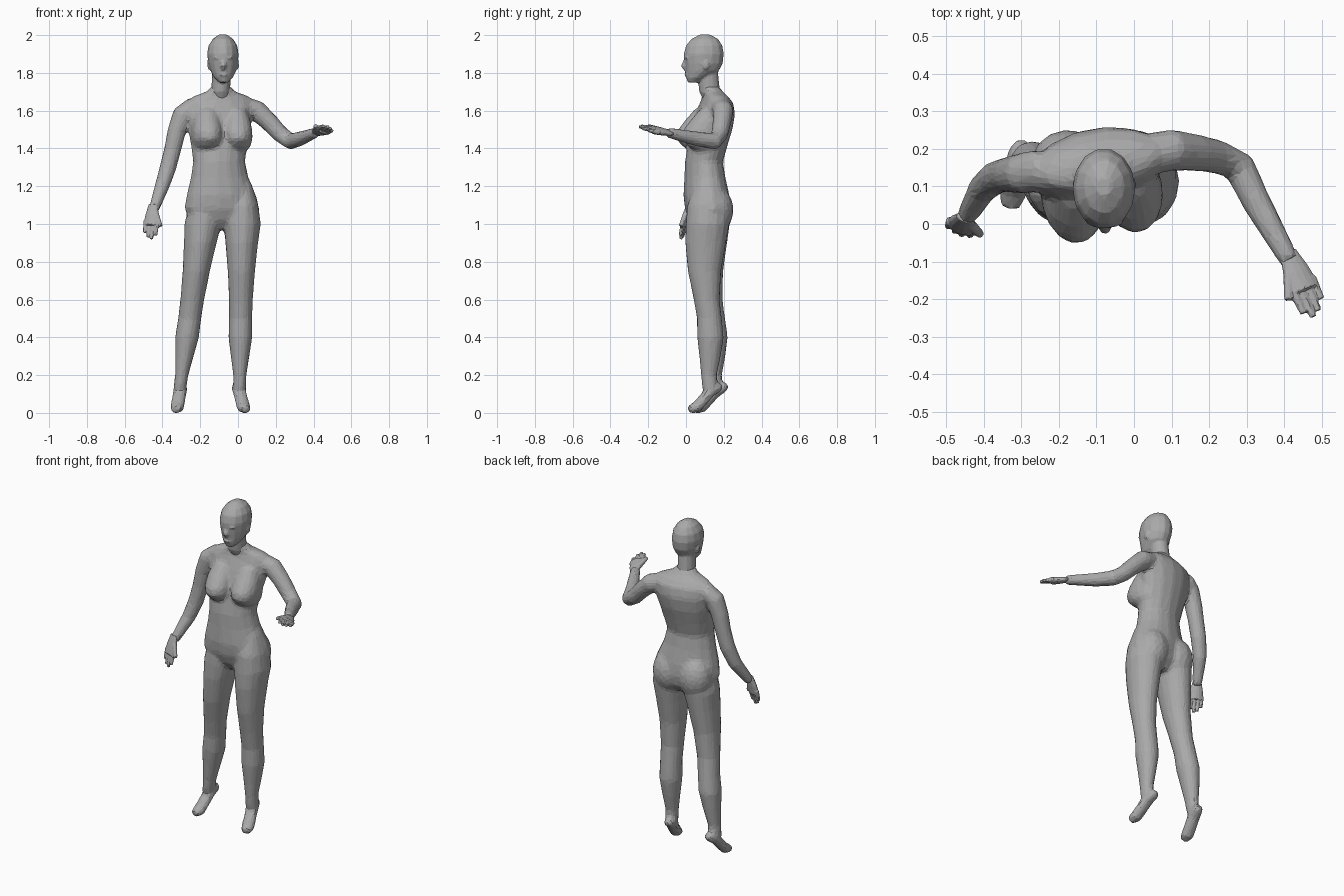
import bpy, bmesh, math
from mathutils import Vector, Matrix

cube = bpy.data.objects.get("Cube")
if cube:
    bpy.data.objects.remove(cube, do_unlink=True)

SIDES = 14
LEVEL = Matrix.Identity(3)
YAW = Matrix.Rotation(0.18, 3, "Z")

# Plain grey skin
grey = bpy.data.materials.new("plain grey")
grey.use_nodes = True
colour = (.4, .4, .4, 1)
grey.diffuse_color = colour
grey.node_tree.nodes["Principled BSDF"].inputs["Base Color"].default_value = colour


def loft(bm, sections):
    """Skin closed rings given as (centre, half-axis vector, half-axis vector)."""
    rings = []
    for centre, u, v in sections:
        ring = []
        for i in range(SIDES):
            a = math.tau * i / SIDES
            ring.append(bm.verts.new(centre + u * math.cos(a) + v * math.sin(a)))
        rings.append(ring)
    for low, high in zip(rings, rings[1:]):
        for i in range(SIDES):
            j = (i + 1) % SIDES
            bm.faces.new((low[i], low[j], high[j], high[i]))
    bm.faces.new(rings[0][::-1])
    bm.faces.new(rings[-1])


def stack(bm, rows, turn=LEVEL):
    """Loft of level ellipses: height, centre x, centre y, half width, half depth."""
    loft(bm, [(Vector((x, y, z)), turn @ Vector((w, 0, 0)), turn @ Vector((0, d, 0)))
              for z, x, y, w, d in rows])


def tube(bm, points, widths, side, flat=1.0):
    """Loft along a path; side sets the width direction, flat thins the other one."""
    points = [Vector(p) for p in points]
    sections = []
    for i, p in enumerate(points):
        along = (points[min(i + 1, len(points) - 1)] - points[max(i - 1, 0)]).normalized()
        u = Vector(side)
        u = (u - along * u.dot(along)).normalized()
        sections.append((p, u * widths[i], along.cross(u) * widths[i] * flat))
    loft(bm, sections)


def ellipsoid(bm, centre, size, turn=LEVEL):
    matrix = Matrix.Translation(centre) @ turn.to_4x4() @ Matrix.Diagonal((*size, 1))
    bmesh.ops.create_uvsphere(bm, u_segments=SIDES, v_segments=10, radius=1, matrix=matrix)


def torso(bm):
    stack(bm, [
        (.97, -.085, .12, .08, .06),
        (1.02, -.085, .12, .17, .1),
        (1.08, -.085, .115, .203, .118),
        (1.15, -.088, .108, .188, .12),
        (1.25, -.097, .1, .155, .107),
        (1.33, -.1, .095, .14, .1),
        (1.42, -.1, .115, .152, .105),
        (1.5, -.1, .137, .167, .107),
        (1.58, -.097, .155, .183, .102),
        (1.64, -.093, .162, .188, .085),
        (1.675, -.09, .155, .155, .065),
        (1.7, -.09, .14, .08, .055),
        (1.73, -.09, .125, .05, .05)], YAW)
    for s in (-1, 1):
        # Bust, sloping forward from the chest and tucked in below
        across = YAW @ Vector((s * .08, 0, 0))
        rows = [(1.385, .1, .05, .06), (1.41, .09, .073, .095), (1.45, .08, .083, .122),
                (1.49, .08, .083, .117), (1.54, .09, .075, .09), (1.61, .12, .05, .06)]
        stack(bm, [(z, across.x - .085, across.y + y, w, d) for z, y, w, d in rows], YAW)
        # Seat
        ellipsoid(bm, (s * .088 - .088, .157, 1.075), (.1, .095, .125))


def leg(bm, hip_x, lean, back, toe_out):
    # Thigh, knee, calf and ankle
    rows = []
    for z, y, w, d in [(1.22, .11, .045, .06), (1.1, .112, .085, .107), (1, .115, .1, .117),
                       (.9, .107, .087, .11), (.75, .103, .073, .09), (.6, .117, .064, .07),
                       (.5, .133, .062, .067), (.4, .14, .064, .072), (.3, .139, .05, .058),
                       (.2, .135, .036, .043), (.13, .14, .035, .042)]:
        rows.append((z, hip_x + lean * (.9 - z), y + back * (1.1 - z), w, d))
    stack(bm, rows[::-1])
    # Foot raised on its toes
    ankle = Vector((rows[-1][1], rows[-1][2], 0))
    ahead = Vector((toe_out, -1, 0)).normalized()
    path = [(-.065, .15), (-.045, .135), (0, .11), (.04, .065), (.075, .028), (.115, .017)]
    tube(bm, [ankle + ahead * f + Vector((0, 0, z)) for f, z in path],
         [.022, .034, .038, .038, .039, .028], (1, toe_out, 0), .8)


def legs(bm):
    leg(bm, -.2, -.14, .015, -.2)
    leg(bm, .02, -.015, -.015, .3)


def arms(bm):
    widths = [.05, .056, .056, .05, .046, .045, .04, .028]
    # Hanging right arm
    tube(bm, [(-.2, .15, 1.6), (-.25, .145, 1.612), (-.292, .135, 1.58), (-.325, .132, 1.49),
              (-.345, .13, 1.4), (-.37, .122, 1.3), (-.402, .095, 1.2), (-.448, .015, 1.07)],
         widths, (1, 0, 0))
    # Raised left arm, bent forward at the elbow
    tube(bm, [(0, .17, 1.6), (.05, .188, 1.615), (.1, .197, 1.6), (.165, .19, 1.54),
              (.225, .178, 1.475), (.28, .153, 1.437), (.325, .06, 1.45), (.415, -.1, 1.485)],
         widths, (0, 0, 1))


def head(bm):
    # Neck
    stack(bm, [(1.64, -.09, .15, .05, .05), (1.7, -.092, .125, .05, .056),
               (1.84, -.085, .11, .05, .056)])
    # Skull narrowing to the chin
    stack(bm, [
        (1.748, -.075, .035, .024, .026),
        (1.775, -.077, .055, .05, .055),
        (1.81, -.078, .085, .068, .09),
        (1.85, -.079, .093, .078, .103),
        (1.9, -.08, .094, .084, .108),
        (1.945, -.08, .096, .076, .098),
        (1.98, -.08, .1, .054, .072),
        (2.004, -.08, .1, .02, .025)])
    # Nose, lips and brow
    tube(bm, [(-.077, .003, 1.875), (-.077, -.013, 1.835), (-.077, 0, 1.82)],
         [.011, .016, .012], (1, 0, 0))
    ellipsoid(bm, (-.077, .005, 1.79), (.026, .014, .012))
    ellipsoid(bm, (-.078, .008, 1.88), (.055, .02, .012))
    # Ears
    for s in (-1, 1):
        ellipsoid(bm, (-.079 + s * .073, .105, 1.845), (.012, .02, .03))


def hand(bm, wrist, ahead, side, thumb):
    wrist, ahead, side = Vector(wrist), Vector(ahead).normalized(), Vector(side).normalized()
    tube(bm, [wrist - ahead * .03, wrist + ahead * .03, wrist + ahead * .085],
         [.025, .038, .042], side, .5)
    # Fingers, then the thumb on its own side
    for i, reach in enumerate((.125, .15, .16, .14)):
        base = wrist + side * thumb * (.021 * i - .032)
        tube(bm, [base + ahead * .06, base + ahead * reach], [.013, .009], side)
    root = wrist + ahead * .02 + side * thumb * .02
    tube(bm, [root, root + (ahead + side * thumb * .5) * .07], [.015, .011], side)


def right_hand(bm):
    hand(bm, (-.452, .01, 1.075), (-.1, -.22, -1), (1, -.35, 0), 1)


def left_hand(bm):
    hand(bm, (.42, -.1, 1.485), (.42, -.92, .17), (.85, .4, -.35), -1)


def make(name, builders, voxel, rounds, ratio):
    """Fuse overlapping forms into one skin, soften the joins, reduce to facets."""
    bm = bmesh.new()
    for build in builders:
        build(bm)
    bmesh.ops.recalc_face_normals(bm, faces=bm.faces)
    mesh = bpy.data.meshes.new(name)
    bm.to_mesh(mesh)
    bm.free()
    mesh.materials.append(grey)
    part = bpy.data.objects.new(name, mesh)
    bpy.context.collection.objects.link(part)
    fuse = part.modifiers.new("fuse", "REMESH")
    fuse.mode, fuse.voxel_size = "VOXEL", voxel
    soften = part.modifiers.new("soften", "SMOOTH")
    soften.factor, soften.iterations = .5, rounds
    facet = part.modifiers.new("facet", "DECIMATE")
    facet.ratio = ratio
    graph = bpy.context.evaluated_depsgraph_get()
    skin = bpy.data.meshes.new_from_object(part.evaluated_get(graph))
    part.modifiers.clear()
    part.data = skin
    skin.shade_flat()


make("body", (torso, legs, arms), .008, 22, .05)
make("head_and_neck", (head,), .006, 8, .06)
make("right_hand", (right_hand,), .004, 3, .1)
make("left_hand", (left_hand,), .004, 3, .1)
